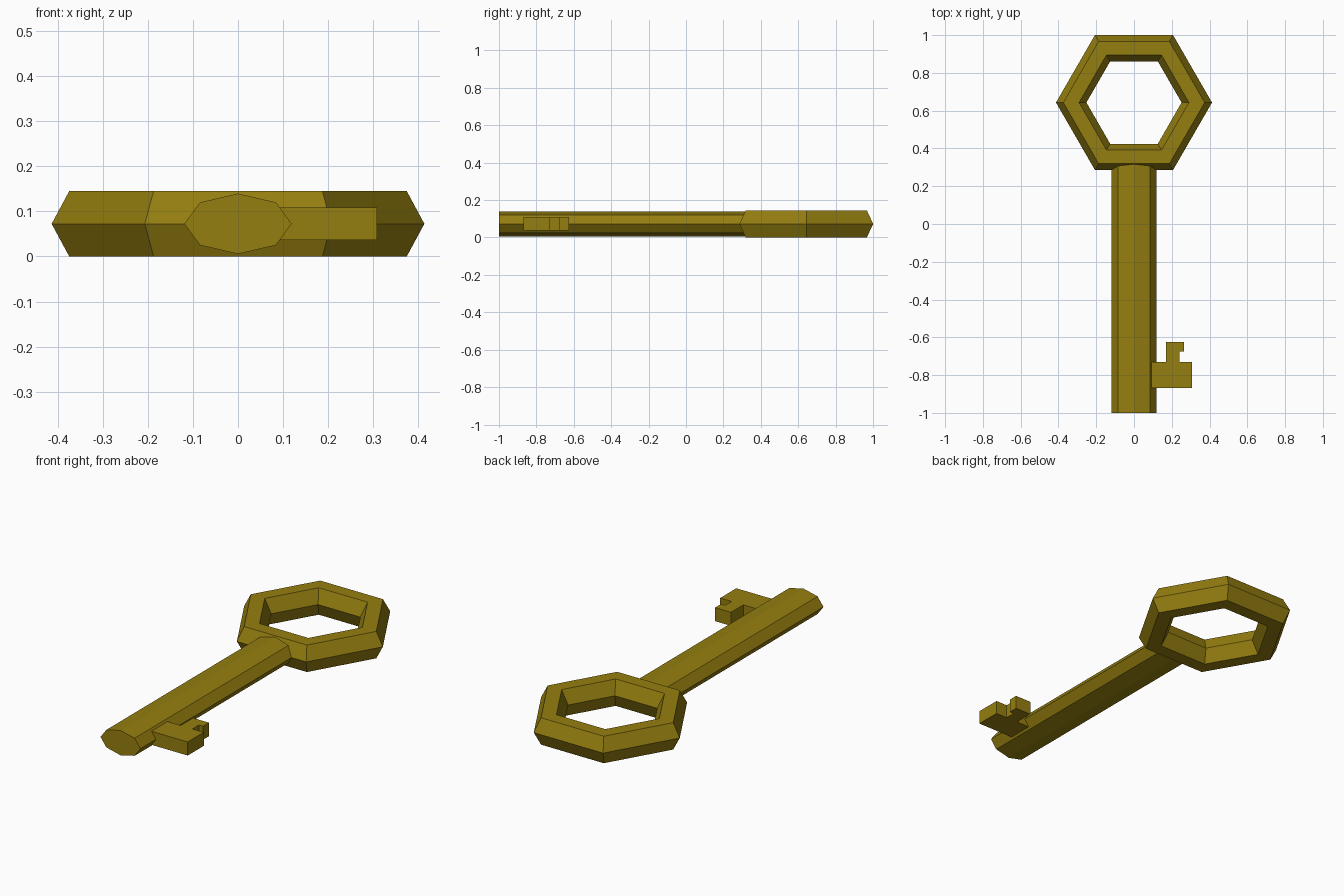
import bpy, bmesh
from math import cos, sin, pi

if "Cube" in bpy.data.objects:
    bpy.data.objects.remove(bpy.data.objects["Cube"])

brass = bpy.data.materials.new("dark brass")
brass.diffuse_color = (0.30, 0.21, 0.005, 1)
brass.use_nodes = True
brass.node_tree.nodes["Principled BSDF"].inputs["Base Color"].default_value = brass.diffuse_color
MID = 0.0725  # mid height of the key


def finish(name, bm):
    bmesh.ops.recalc_face_normals(bm, faces=bm.faces)
    me = bpy.data.meshes.new(name)
    bm.to_mesh(me)
    bm.free()
    me.materials.append(brass)
    ob = bpy.data.objects.new(name, me)
    bpy.context.collection.objects.link(ob)
    return ob


def prism(name, points, offset):
    """Extrude a planar outline of 3D points along an offset."""
    bm = bmesh.new()
    face = bm.faces.new([bm.verts.new(p) for p in points])
    ext = bmesh.ops.extrude_face_region(bm, geom=[face], use_keep_orig=True)
    new = [g for g in ext["geom"] if isinstance(g, bmesh.types.BMVert)]
    bmesh.ops.translate(bm, verts=new, vec=offset)
    return finish(name, bm)


# bow: six-sided ring with a six-sided section (radius, z)
section = [(0.413, MID), (0.374, 0.145), (0.291, 0.145),
           (0.252, MID), (0.291, 0), (0.374, 0)]
bm = bmesh.new()
rings = [[bm.verts.new((r * cos(i * pi / 3), 0.643 + r * sin(i * pi / 3), z))
          for r, z in section] for i in range(6)]
for i in range(6):
    a, b = rings[i], rings[(i + 1) % 6]
    for j in range(6):
        k = (j + 1) % 6
        bm.faces.new((a[j], b[j], b[k], a[k]))
finish("bow", bm)

# shaft: flattened octagonal bar running into the bow
prism("shaft", [(0.119 * cos(i * pi / 4), -1, MID + 0.067 * sin(i * pi / 4))
                for i in range(8)], (0, 1.35, 0))

# bit: flat notched tooth
outline = [(0.06, -0.868), (0.308, -0.868), (0.308, -0.731), (0.24, -0.731),
           (0.24, -0.676), (0.265, -0.676), (0.265, -0.626), (0.17, -0.626),
           (0.17, -0.731), (0.06, -0.731)]
prism("bit", [(x, y, 0.036) for x, y in outline], (0, 0, 0.073))
